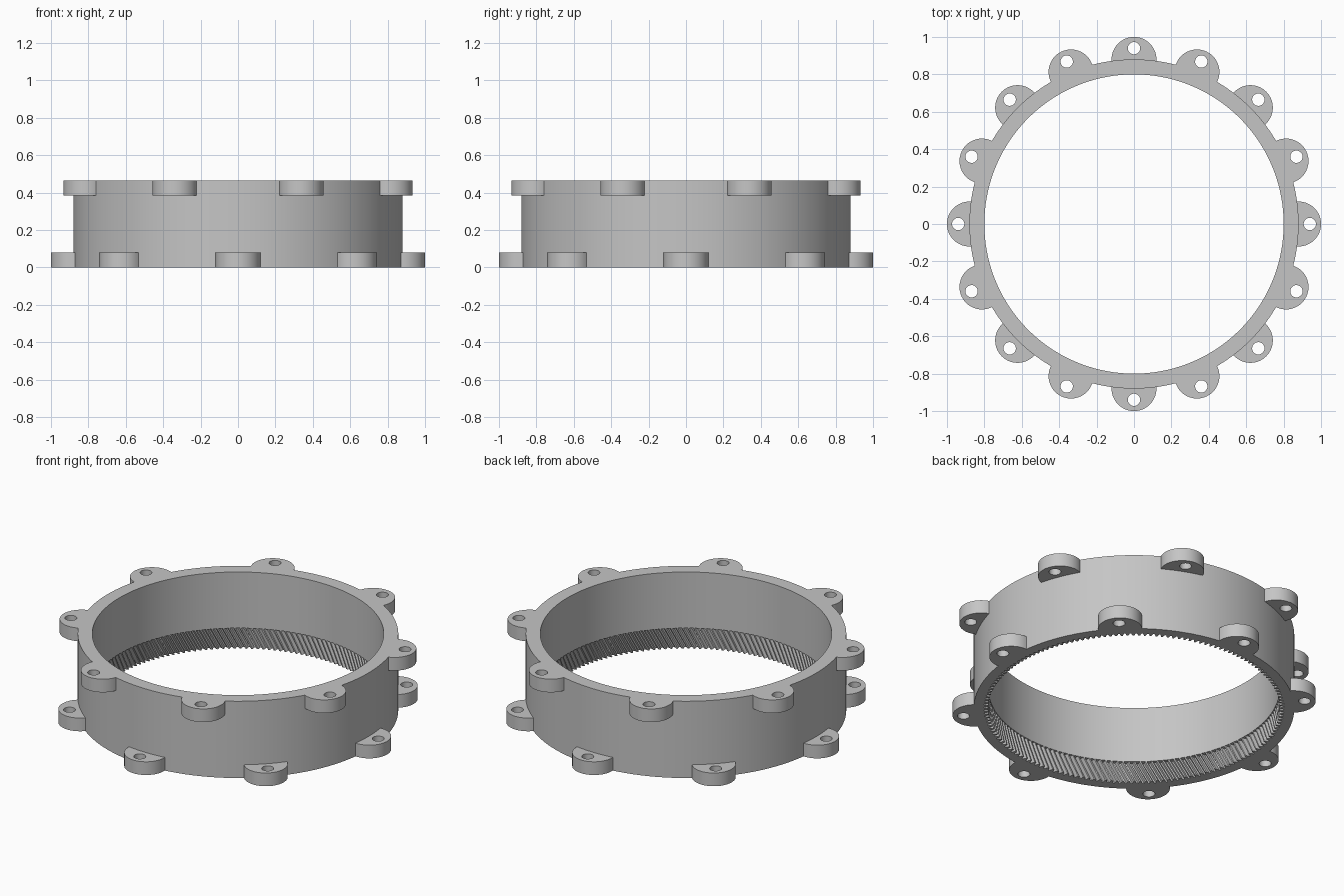
import bpy, bmesh
from math import sin, cos, pi, tau

cube = bpy.data.objects.get("Cube")
if cube:
    bpy.data.objects.remove(cube, do_unlink=True)

HEIGHT, OUTER, BORE = 0.465, 0.88, 0.80
TEETH, TOOTH_HEIGHT, TOOTH_DEPTH = 160, 0.125, 0.023
EAR_RADIUS, EAR_THICK, HOLE_AT, HOLE_RADIUS = 0.12, 0.08, 0.94, 0.033
COUNT = TEETH * 4      # points around each ring
TWIST = 8              # helix advance, in points

grey = bpy.data.materials.new("grey metal")
grey.use_nodes = True
grey.diffuse_color = (0.56, 0.56, 0.56, 1)
grey.node_tree.nodes["Principled BSDF"].inputs["Base Color"].default_value = (0.56, 0.56, 0.56, 1)


def finish(bm, name):
    """Turn a bmesh into a smooth-by-angle grey object."""
    bmesh.ops.recalc_face_normals(bm, faces=bm.faces)
    mesh = bpy.data.meshes.new(name)
    bm.to_mesh(mesh)
    bm.free()
    mesh.materials.append(grey)
    obj = bpy.data.objects.new(name, mesh)
    bpy.context.collection.objects.link(obj)
    bpy.ops.object.select_all(action="DESELECT")
    obj.select_set(True)
    bpy.context.view_layer.objects.active = obj
    bpy.ops.object.shade_smooth_by_angle(angle=pi / 6)
    return obj


# Ring body with helical internal teeth around the lower bore
bm = bmesh.new()


def circle(radius, z, shift=0, toothed=False):
    loop = []
    for i in range(COUNT):
        r = radius + (TOOTH_DEPTH if toothed and i % 4 > 1 else 0)
        a = tau * (i + shift) / COUNT
        loop.append(bm.verts.new((r * cos(a), r * sin(a), z)))
    return loop


def bridge(a, b, offset=0):
    for i in range(COUNT):
        j, k = (i + 1) % COUNT, (i + offset) % COUNT
        bm.faces.new((a[i], a[j], b[(k + 1) % COUNT], b[k]))


outer_low = circle(OUTER, 0)
outer_high = circle(OUTER, HEIGHT)
bore_high = circle(BORE, HEIGHT)
bore_low = circle(BORE, TOOTH_HEIGHT)
steps = 4
tooth_loops = [circle(BORE + 0.001, TOOTH_HEIGHT * s / steps, TWIST * s / steps, True)
               for s in range(steps + 1)]
bridge(outer_low, outer_high)
bridge(outer_high, bore_high)
bridge(bore_high, bore_low)
bridge(tooth_loops[-1], bore_low, TWIST)
for low, high in zip(tooth_loops, tooth_loops[1:]):
    bridge(low, high)
bridge(tooth_loops[0], outer_low)
finish(bm, "toothed_ring")

# Bolt ear: rounded tab with a through hole, pointing along +x
bm = bmesh.new()


def closed_loop(points):
    verts = [bm.verts.new((x, y, 0)) for x, y in points]
    return [bm.edges.new((v, verts[(i + 1) % len(verts)])) for i, v in enumerate(verts)]


arc = [-pi / 2 + pi * i / 40 for i in range(41)]
root = OUTER - 0.015
outline = [(OUTER + EAR_RADIUS * cos(a), EAR_RADIUS * sin(a)) for a in arc]
outline += [(root, EAR_RADIUS), (root, -EAR_RADIUS)]
hole = [(HOLE_AT + HOLE_RADIUS * cos(tau * i / 32), HOLE_RADIUS * sin(tau * i / 32))
        for i in range(32)]
edges = closed_loop(outline) + closed_loop(hole)
bmesh.ops.triangle_fill(bm, edges=edges, use_beauty=True)
base = list(bm.faces)
result = bmesh.ops.extrude_face_region(bm, geom=base, use_keep_orig=True)
moved = [g for g in result["geom"] if isinstance(g, bmesh.types.BMVert)]
bmesh.ops.translate(bm, verts=moved, vec=(0, 0, EAR_THICK))
ear = finish(bm, "lower_bolt_ear_1")

# Eight lower ears, and eight upper ears staggered by half a step
for row, z, start in (("lower", 0, 0), ("upper", HEIGHT - EAR_THICK, pi / 8)):
    for i in range(8):
        if row == "lower" and i == 0:
            continue
        copy = bpy.data.objects.new(f"{row}_bolt_ear_{i + 1}", ear.data)
        copy.location.z = z
        copy.rotation_euler.z = start + i * pi / 4
        bpy.context.collection.objects.link(copy)
